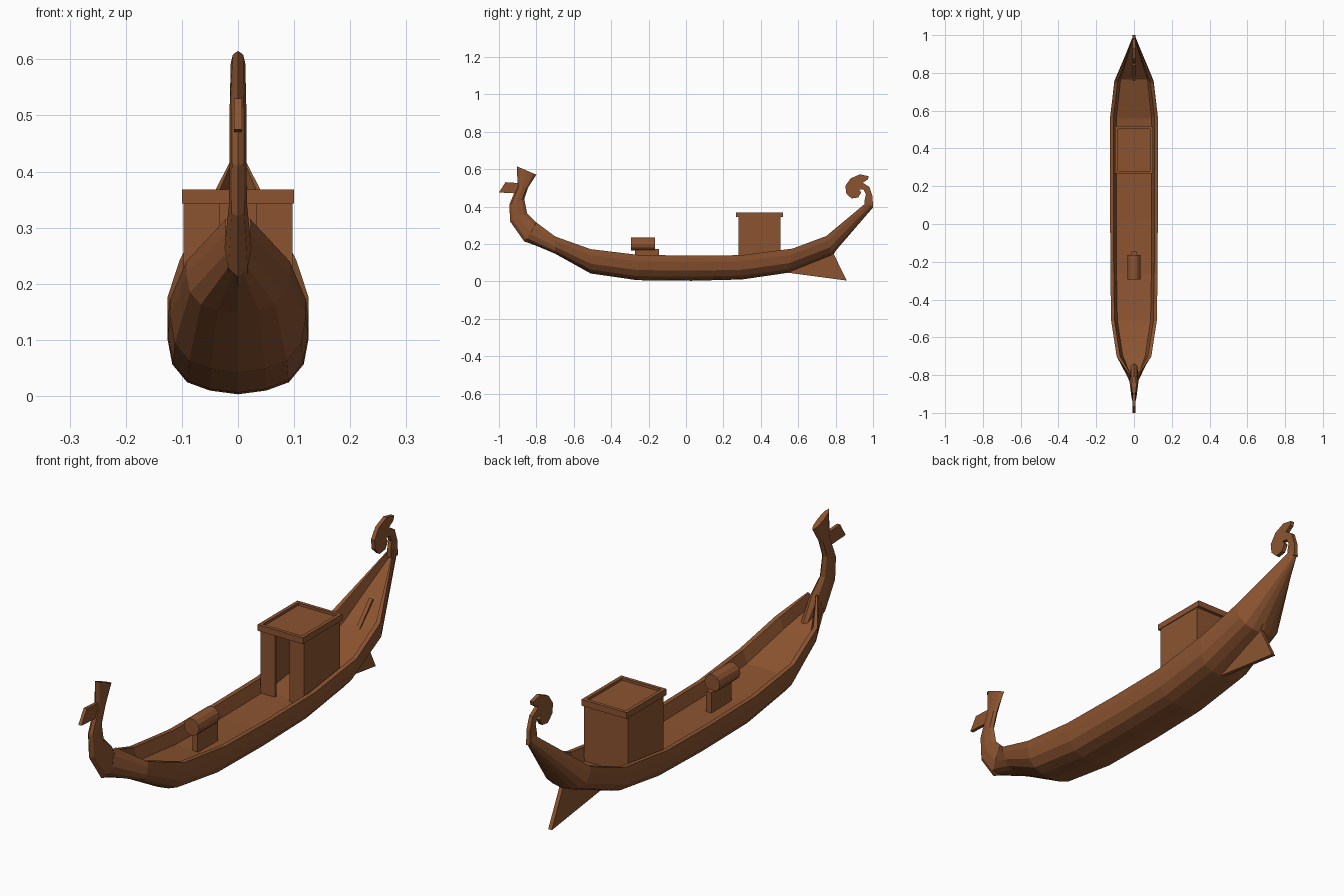
import bpy, bmesh, math
from mathutils import Vector

if "Cube" in bpy.data.objects:
    bpy.data.objects.remove(bpy.data.objects["Cube"])

wood = bpy.data.materials.new("brown wood")
wood.diffuse_color = (0.26, 0.088, 0.03, 1)
wood.use_nodes = True
wood.node_tree.nodes["Principled BSDF"].inputs["Base Color"].default_value = wood.diffuse_color


def finish(bm, name):
    bmesh.ops.recalc_face_normals(bm, faces=bm.faces)
    me = bpy.data.meshes.new(name)
    bm.to_mesh(me)
    bm.free()
    me.materials.append(wood)
    ob = bpy.data.objects.new(name, me)
    bpy.context.collection.objects.link(ob)
    return ob


def loft(name, rings):
    """Skin closed rings of equal length and cap both ends."""
    bm = bmesh.new()
    vs = [[bm.verts.new(p) for p in r] for r in rings]
    n = len(vs[0])
    for a, b in zip(vs, vs[1:]):
        for i in range(n):
            j = (i + 1) % n
            bm.faces.new((a[i], a[j], b[j], b[i]))
    bm.faces.new(vs[0])
    bm.faces.new(vs[-1])
    return finish(bm, name)


def plate(name, outline, half):
    """Side-view (y, z) outline given thickness across x."""
    return loft(name, [[(x, y, z) for y, z in outline] for x in (-half, half)])


def boxes(name, spans):
    bm = bmesh.new()
    for lo, hi in spans:
        lo, hi = Vector(lo), Vector(hi)
        ret = bmesh.ops.create_cube(bm, size=1)
        for v in ret["verts"]:
            v.co = Vector(c * s for c, s in zip(v.co, hi - lo)) + (lo + hi) / 2
    return finish(bm, name)


# Hull stations: keel y, keel z, gunwale y, gunwale z, half width
stations = [
    (-0.86, 0.215, -0.80, 0.315, 0.022),
    (-0.70, 0.148, -0.70, 0.24, 0.092),
    (-0.51, 0.042, -0.51, 0.172, 0.121),
    (-0.26, 0.006, -0.26, 0.142, 0.125),
    (0.03, 0.003, 0.03, 0.137, 0.126),
    (0.30, 0.01, 0.30, 0.14, 0.126),
    (0.54, 0.045, 0.57, 0.175, 0.126),
    (0.78, 0.14, 0.75, 0.242, 0.104),
    (1.0, 0.395, 0.975, 0.43, 0.008),
]
side = [(1, 1), (1, 0.75), (0.93, 0.4), (0.72, 0.16), (0.4, 0.05)]
rings = []
for yk, zk, yg, zg, w in stations:
    def at(x, h):
        return (x, yk + (yg - yk) * h, zk + (zg - zk) * h)
    drop = 1 - min(0.05, 0.5 * (zg - zk)) / (zg - zk)
    inner = [(w - min(0.033, w * 0.5), drop), (w - min(0.018, w * 0.3), 1)]
    half = [(x, h) for x, h in inner] + [(w * a, h) for a, h in side]
    rings.append([at(x, h) for x, h in half] + [at(0, 0)]
                 + [at(-x, h) for x, h in reversed(half)])
loft("hull", rings)

# Bow post: front point, back point, half width; flattened eight-sided sections
post = [
    ((-0.74, 0.17), (-0.74, 0.215), 0.02),
    ((-0.865, 0.213), (-0.80, 0.315), 0.024),
    ((-0.94, 0.32), (-0.85, 0.365), 0.016),
    ((-0.945, 0.41), (-0.865, 0.44), 0.015),
    ((-0.90, 0.515), (-0.845, 0.50), 0.015),
    ((-0.905, 0.615), (-0.80, 0.57), 0.013),
]
rings = []
for f, b, w in post:
    ring = []
    for i in range(8):
        a = math.tau * i / 8
        t = 0.5 - 0.5 * math.cos(a)
        ring.append((w * math.sin(a), f[0] + (b[0] - f[0]) * t, f[1] + (b[1] - f[1]) * t))
    rings.append(ring)
loft("bow_post", rings)

# Spout-like beak on the bow post
plate("bow_beak", [(-1.0, 0.475), (-0.965, 0.53), (-0.89, 0.525), (-0.905, 0.47)], 0.007)

# Curled ornament on the stern
plate("stern_curl", [
    (0.955, 0.40), (1.0, 0.395), (0.997, 0.455), (0.98, 0.505), (0.945, 0.527),
    (0.972, 0.545), (0.977, 0.562), (0.93, 0.572), (0.88, 0.55), (0.852, 0.51),
    (0.857, 0.47), (0.885, 0.443), (0.92, 0.448), (0.937, 0.475), (0.925, 0.492),
    (0.95, 0.49), (0.962, 0.465), (0.955, 0.435)], 0.008)

# Fin rudder below the stern
plate("stern_fin", [(0.53, 0.048), (0.86, 0.004), (0.79, 0.145), (0.86, 0.262),
                    (0.84, 0.28), (0.72, 0.15)], 0.008)

# Hollow cabin with a doorway in front
x, y0, y1, z0, z1, t = 0.097, 0.28, 0.505, 0.075, 0.35, 0.012
walls = [((-x, y1 - t, z0), (x, y1, z1))]
for s in (-1, 1):
    xs = sorted((s * x, s * (x - t)))
    walls.append(((xs[0], y0 + t, z0), (xs[1], y1 - t, z1)))
    xs = sorted((s * x, s * 0.033))
    walls.append(((xs[0], y0, z0), (xs[1], y0 + t, z1)))
boxes("cabin_walls", walls)

# Flat roof with a raised border
r0, r1, rx, rt = 0.267, 0.518, 0.1, 0.014
boxes("cabin_roof", [
    ((-rx, r0, 0.343), (rx, r1, 0.358)),
    ((-rx, r0, 0.358), (rx, r0 + rt, 0.368)),
    ((-rx, r1 - rt, 0.358), (rx, r1, 0.368)),
    ((-rx, r0 + rt, 0.358), (-rx + rt, r1 - rt, 0.368)),
    ((rx - rt, r0 + rt, 0.358), (rx, r1 - rt, 0.368)),
])

# Deck drum on its upright stand
boxes("drum_stand", [((-0.012, -0.272, 0.08), (0.012, -0.145, 0.172))])
drum = []
for y in (-0.295, -0.165):
    drum.append([(0.034 * math.cos(math.tau * i / 12), y, 0.199 + 0.034 * math.sin(math.tau * i / 12))
                 for i in range(12)])
loft("deck_drum", drum)
